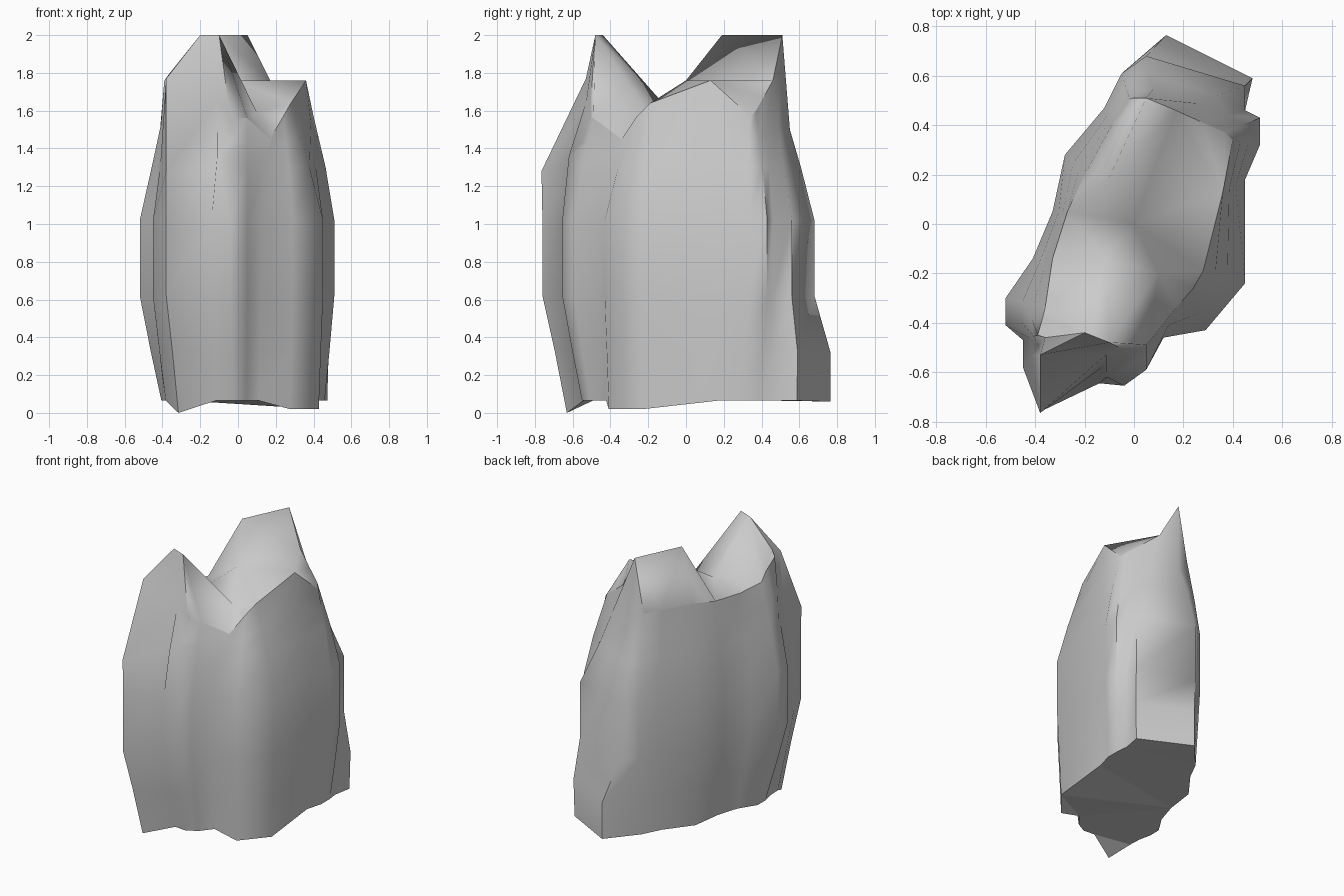
import bpy
import bmesh
import math
from mathutils import Vector
from mathutils.geometry import delaunay_2d_cdt

cube = bpy.data.objects.get("Cube")
if cube:
    bpy.data.objects.remove(cube, do_unlink=True)

# Vertical ribs around the rock: waist x y, rim x y z, foot spread
RIBS = [
    (-.38, -.76, -.20, -.44, 2.0, .83),
    (-.14, -.645, -.10, -.48, 2.0, .84),
    (-.04, -.655, -.04, -.51, 1.56, .84),
    (.05, -.59, .05, -.49, 1.56, .86),
    (.12, -.46, .17, -.34, 1.45, .92),
    (.29, -.43, .24, -.26, 1.57, .95),
    (.45, -.24, .28, -.19, 1.64, .95),
    (.45, .18, .36, .13, 1.76, .95),
    (.51, .32, .40, .34, 1.57, .9),
    (.51, .43, .37, .37, 1.6, .9),
    (.45, .46, .28, .41, 1.67, 1),
    (.45, .56, .17, .46, 1.76, 1.05),
    (.05, .68, .05, .51, 2.0, 1),
    (-.05, .61, -.02, .51, 1.62, .93),
    (-.12, .47, -.09, .40, 1.62, .93),
    (-.28, .28, -.20, .20, 1.62, .9),
    (-.33, .05, -.27, .05, 1.6, .85),
    (-.41, -.14, -.33, -.14, 1.6, .8),
    (-.52, -.30, -.36, -.34, 1.61, .78),
    (-.52, -.41, -.37, -.38, 1.68, .78),
    (-.45, -.47, -.39, -.45, 1.76, .86),
    (-.45, -.58, -.36, -.46, 1.8, .85),
]
# Heights of the feet that dip below the rest
LOW_FEET = {0: 0, 5: .02, 6: .02}
# Chips that break the regular run of a rib: (rib, level)
CHIPS = {
    (0, 4): (-.38, -.765, 1.28),
    (0, 5): (-.38, -.53, 1.77),
    (2, 4): (-.11, -.62, 1.36),
    (11, 1): (.48, .59, .33),
    (12, 0): (.13, .765, .06),
    (12, 1): (.13, .765, .32),
    (12, 5): (.08, .55, 1.5),
}
# Broken top: back ridge, hump, front shoulder and valley
CREST = [(-.10, .19, 2.0), (0, 0, 1.76), (.1, -.2, 1.59), (-.12, -.14, 1.66)]


def rib_points(i, rib):
    """Points of one rib from foot to rim."""
    wx, wy, tx, ty, tz, spread = rib
    waist, rim = Vector((wx, wy)), Vector((tx, ty))
    foot = waist * spread
    bulge = waist.lerp(rim, .42)
    steps = [
        (foot, LOW_FEET.get(i, .065)),
        (foot.lerp(waist, .5), .33),
        (waist, .62),
        (waist, 1.02),
        (bulge, 1.3),
        (bulge.lerp(rim, .5), (1.3 + tz) / 2),
        (rim, tz),
    ]
    return [CHIPS.get((i, k), (p.x, p.y, z)) for k, (p, z) in enumerate(steps)]


bm = bmesh.new()
ribs = [[bm.verts.new(p) for p in rib_points(i, r)] for i, r in enumerate(RIBS)]
count = len(ribs)

# Side walls
for i in range(count):
    a, b = ribs[i], ribs[(i + 1) % count]
    for k in range(len(a) - 1):
        bm.faces.new((a[k], b[k], b[k + 1], a[k + 1]))

# Underside
bm.faces.new([r[0] for r in reversed(ribs)])

# Craggy top spanned between the rim and the crest
top = [r[-1] for r in ribs] + [bm.verts.new(p) for p in CREST]
back, hump, shoulder = range(count, count + 3)
rim_edges = [(i, (i + 1) % count) for i in range(count)]
creases = [(back, 12), (hump, 7), (hump, 11), (7, 11), (1, shoulder)]
result = delaunay_2d_cdt([v.co.xy for v in top], rim_edges + creases,
                         [list(range(count))], 1, 1e-5)
source = [ids[0] for ids in result[3]]
for tri in result[2]:
    bm.faces.new([top[source[j]] for j in tri])

bmesh.ops.triangulate(bm, faces=[f for f in bm.faces if len(f.verts) > 4])
bmesh.ops.recalc_face_normals(bm, faces=bm.faces)

# Soft faces, crisp along the rim, the foot and the hard wall breaks
crest_verts = set(top)
feet = {r[0] for r in ribs}
for face in bm.faces:
    face.smooth = not set(face.verts) <= feet
for edge in bm.edges:
    ends = set(edge.verts)
    walls = [f for f in edge.link_faces if not set(f.verts) <= crest_verts]
    if ends <= feet or (ends <= crest_verts and len(walls) == 1):
        edge.smooth = False
    elif len(walls) == 2:
        edge.smooth = edge.calc_face_angle() < math.radians(58)

mesh = bpy.data.meshes.new("rock")
bm.to_mesh(mesh)
bm.free()
rock = bpy.data.objects.new("rock", mesh)
bpy.context.collection.objects.link(rock)

# Stone colour
stone = bpy.data.materials.new("grey_stone")
stone.use_nodes = True
colour = (.6, .6, .6, 1)
stone.diffuse_color = colour
stone.node_tree.nodes["Principled BSDF"].inputs["Base Color"].default_value = colour
mesh.materials.append(stone)
